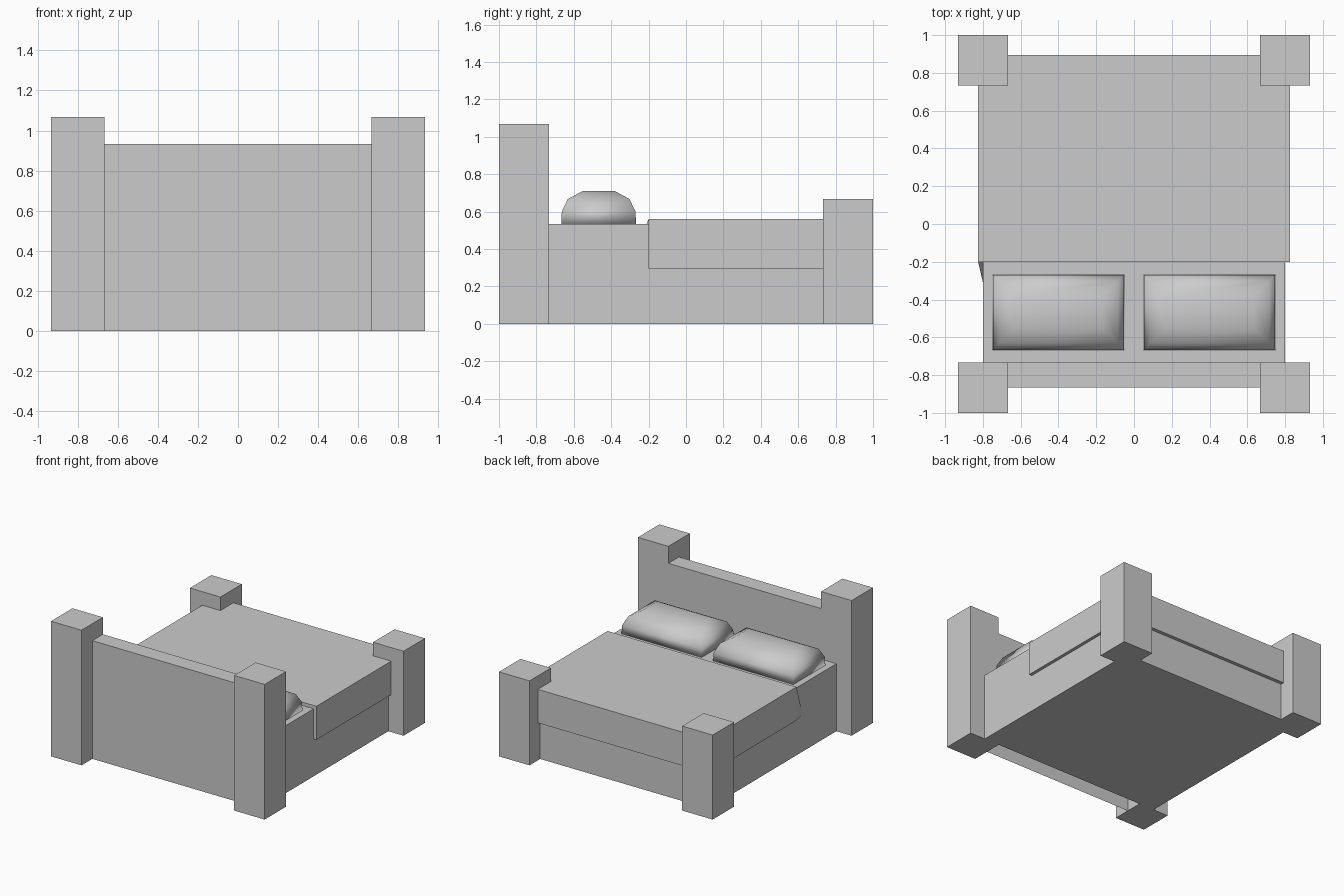
import bpy, bmesh

cube = bpy.data.objects.get("Cube")
if cube:
    bpy.data.objects.remove(cube, do_unlink=True)

GREY = (0.6, 0.6, 0.6, 1)
grey = bpy.data.materials.new("plain grey")
grey.use_nodes = True
grey.diffuse_color = GREY
grey.node_tree.nodes["Principled BSDF"].inputs["Base Color"].default_value = GREY


def finish(name, bm):
    bmesh.ops.recalc_face_normals(bm, faces=bm.faces)
    mesh = bpy.data.meshes.new(name)
    bm.to_mesh(mesh)
    bm.free()
    mesh.materials.append(grey)
    obj = bpy.data.objects.new(name, mesh)
    bpy.context.collection.objects.link(obj)
    return obj


def loft(name, rings, smooth=False, open_bottom=False):
    """Stack rectangles given as (x0, x1, y0, y1, z) into a solid."""
    bm = bmesh.new()
    loops = [[bm.verts.new(p) for p in ((x0, y0, z), (x1, y0, z), (x1, y1, z), (x0, y1, z))]
             for x0, x1, y0, y1, z in rings]
    for low, high in zip(loops, loops[1:]):
        for i in range(4):
            j = (i + 1) % 4
            bm.faces.new((low[i], low[j], high[j], high[i]))
    bm.faces.new(loops[-1])
    if not open_bottom:
        bm.faces.new(loops[0][::-1])
    for face in bm.faces:
        face.smooth = smooth
    return finish(name, bm)


def box(name, x0, x1, y0, y1, z0, z1, **options):
    return loft(name, [(x0, x1, y0, y1, z0), (x0, x1, y0, y1, z1)], **options)


# Bed body, headboard and blanket
box("bed_base", -0.8, 0.8, -0.733, 0.867, 0, 0.533)
box("headboard", -0.67, 0.67, -0.865, -0.733, 0, 0.933, open_bottom=True)
box("blanket", -0.825, 0.825, -0.2, 0.895, 0.295, 0.56)

# Small fold where the blanket tucks against the base
bm = bmesh.new()
fold = [bm.verts.new(p) for p in
        ((-0.825, -0.2, 0.295), (-0.825, -0.2, 0.56), (-0.8, -0.2, 0.295), (-0.8, -0.31, 0.295))]
bmesh.ops.convex_hull(bm, input=fold)
finish("blanket_fold", bm)

# Corner posts and pillows, one set per side
for side, s in (("left", 1), ("right", -1)):
    x0, x1 = sorted((s * 0.667, s * 0.933))
    box(f"{side}_head_post", x0, x1, -1, -0.733, 0, 1.067)
    box(f"{side}_foot_post", x0, x1, 0.733, 1, 0, 0.667)

    cx, cy = s * 0.4, -0.467
    profile = ((0, 0.533), (0.003, 0.6), (0.035, 0.667), (0.115, 0.71))
    loft(f"{side}_pillow",
         [(cx - 0.35 + d, cx + 0.35 - d, cy - 0.2 + d, cy + 0.2 - d, z) for d, z in profile],
         smooth=True)
